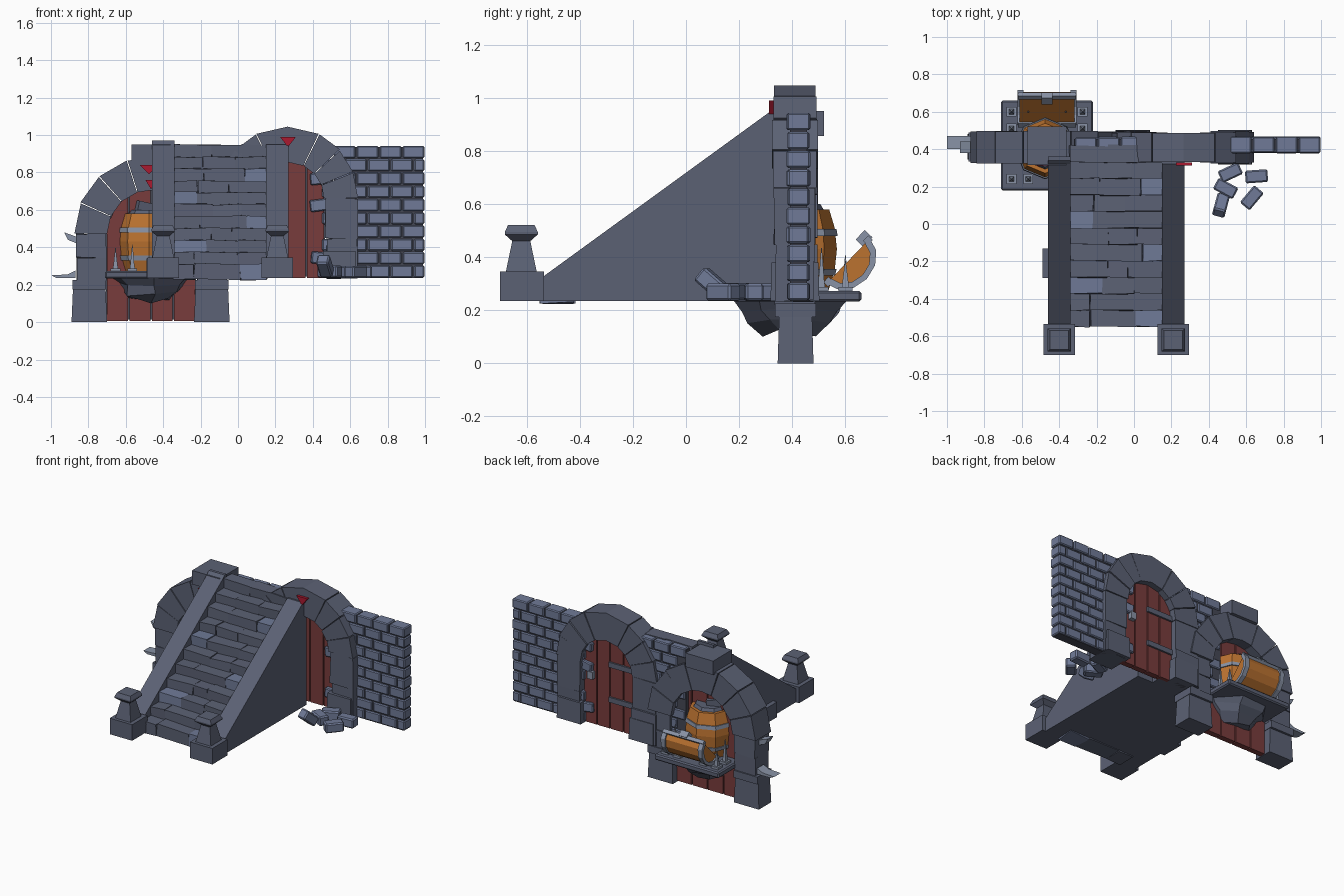
import bpy, bmesh, random
from math import sin, cos, pi, sqrt, radians
from mathutils import Vector, Matrix, Euler

if "Cube" in bpy.data.objects:
    bpy.data.objects.remove(bpy.data.objects["Cube"])

random.seed(4)

def material(name, col):
    m = bpy.data.materials.new(name)
    m.diffuse_color = (*col, 1)
    m.use_nodes = True
    m.node_tree.nodes["Principled BSDF"].inputs["Base Color"].default_value = m.diffuse_color
    return m

STONE = material("stone", (0.105, 0.12, 0.175))
LIGHT = material("light_stone", (0.16, 0.195, 0.31))
DARK = material("mortar", (0.06, 0.065, 0.09))
RED = material("red_wood", (0.19, 0.045, 0.045))
GEM = material("crimson", (0.4, 0.01, 0.03))
ORANGE = material("orange_wood", (0.5, 0.17, 0.03))
IRON = material("iron", (0.25, 0.29, 0.38))

def finish(name, bm, mat, bevel=0):
    bmesh.ops.recalc_face_normals(bm, faces=bm.faces)
    me = bpy.data.meshes.new(name)
    bm.to_mesh(me)
    bm.free()
    me.materials.append(mat)
    ob = bpy.data.objects.new(name, me)
    bpy.context.collection.objects.link(ob)
    if bevel:
        b = ob.modifiers.new("bevel", "BEVEL")
        b.width, b.segments = bevel, 1
    return ob

def box(bm, lo, hi, rot=(0, 0, 0), top=1.0, jit=0.0):
    """Box between two corners, optionally turned, tapered at the top, or roughened."""
    lo, hi = Vector(lo), Vector(hi)
    m = Matrix.Translation((lo + hi) / 2) @ Euler([radians(a) for a in rot]).to_matrix().to_4x4()
    s = hi - lo
    for v in bmesh.ops.create_cube(bm, size=1)["verts"]:
        t = top if v.co.z > 0 else 1
        p = Vector((v.co.x * s.x * t, v.co.y * s.y * t, v.co.z * s.z))
        v.co = m @ p + Vector([random.uniform(-jit, jit) for _ in range(3)])

def prism(bm, pts, a, b, axis="y"):
    """Extrude a 2D outline: (x, z) along y, or (y, z) along x."""
    place = (lambda p, d: (p[0], d, p[1])) if axis == "y" else (lambda p, d: (d, p[0], p[1]))
    f = [bm.verts.new(place(p, a)) for p in pts]
    g = [bm.verts.new(place(p, b)) for p in pts]
    bm.faces.new(f)
    bm.faces.new(g[::-1])
    for i in range(len(pts)):
        j = (i + 1) % len(pts)
        bm.faces.new((f[i], f[j], g[j], g[i]))

def lathe(bm, centre, prof, n, turn=0.0):
    """Closed stack of n-sided rings; prof is (radius, z)."""
    rings = [[bm.verts.new((centre[0] + r * cos(2 * pi * k / n + turn),
                            centre[1] + r * sin(2 * pi * k / n + turn), z)) for k in range(n)] for r, z in prof]
    for p, q in zip(rings, rings[1:]):
        for k in range(n):
            bm.faces.new((p[k], p[(k + 1) % n], q[(k + 1) % n], q[k]))
    bm.faces.new(rings[0])
    bm.faces.new(rings[-1])

B = 0.235  # upper ground level

# Staircase: side walls, front posts, steps
for side, x0, x1, top in (("left", -0.46, -0.34, 0.97), ("right", 0.15, 0.27, 0.95)):
    bm = bmesh.new()
    prism(bm, [(-0.54, B), (-0.54, 0.325), (0.32, 0.95), (0.34, top), (0.36, top), (0.36, B)], x0, x1, "x")
    finish(side + "_stair_wall", bm, STONE)
    cx = (x0 + x1) / 2
    bm = bmesh.new()
    box(bm, (cx - 0.085, -0.70, B), (cx + 0.085, -0.535, 0.345))
    s = 2 ** 0.5
    lathe(bm, (cx, -0.62), [(0.058 * s, 0.345), (0.034 * s, 0.46), (0.062 * s, 0.485),
                            (0.062 * s, 0.495), (0.05 * s, 0.52)], 4, pi / 4)
    finish(side + "_stair_post", bm, STONE)
bm = bmesh.new()
prism(bm, [(-0.53, B), (-0.53, 0.25), (0.33, 0.87), (0.42, 0.87), (0.42, B)], -0.34, 0.15, "x")
finish("stair_core", bm, STONE)
steps, patches = bmesh.new(), bmesh.new()
for i in range(11):
    y, z = -0.55 + 0.088 * i, 0.312 + 0.0635 * i
    depth = 0.13 if i < 10 else 0.09
    xs = [-0.345, random.uniform(-0.24, -0.12), random.uniform(-0.05, 0.05), 0.155]
    for k in range(3):
        light = (i, k) in ((0, 2), (2, 0), (4, 2), (6, 0), (8, 2))
        box(patches if light else steps, (xs[k], y, z - 0.085), (xs[k + 1], y + depth, z), jit=0.005)
finish("stair_steps", steps, STONE)
finish("stair_light_slabs", patches, LIGHT)
bm = bmesh.new()
box(bm, (-0.49, -0.29, B), (-0.45, -0.13, 0.34))
finish("stair_side_stone", bm, STONE)

# Arches: stacked posts and wedge stones
def arch(name, cx, cz, ri, ro, base, angles):
    bm = bmesh.new()
    for a, b in zip(angles, angles[1:]):
        a2, b2 = radians(a + 0.4), radians(b - 0.4)
        r = ro + random.uniform(-0.006, 0.006)
        outer = [(r, a2)] + ([(ro + 0.005, pi / 2)] if a < 90 < b else []) + [(r, b2)]
        mid = [(ri, b2)] + ([(ri, pi / 2)] if a < 90 < b else []) + [(ri, a2)]
        d = random.uniform(0, 0.012)
        prism(bm, [(cx + q * cos(t), cz + q * sin(t)) for q, t in outer + mid], 0.322 + d, 0.498 - d)
    for s in (-1, 1):
        z = base
        n = 2
        h = (cz - base) / n
        for k in range(n):
            e = random.uniform(0, 0.015)
            box(bm, (cx + s * (ri + ro) / 2 - (ro - ri) / 2 + e, 0.325 + e, z),
                (cx + s * (ri + ro) / 2 + (ro - ri) / 2 - e / 2, 0.495 - e, z + h), jit=0.004)
            z += h
    finish(name, bm, STONE)

arch("right_arch", 0.265, 0.66, 0.195, 0.38, B, [0, 22, 43, 64, 116, 137, 158, 180])
arch("left_arch", -0.465, 0.47, 0.235, 0.41, 0.22, [0, 24, 48, 72, 108, 132, 156, 180])
bm = bmesh.new()
for x0, x1 in ((-0.89, -0.70), (-0.235, -0.045)):
    box(bm, (x0, 0.345, 0), (x1, 0.48, 0.175), top=0.92)
    box(bm, (x0 + 0.005, 0.335, 0.175), (x1 - 0.005, 0.49, 0.225))
finish("left_arch_plinths", bm, STONE)
bm = bmesh.new()
for x0, x1 in ((0.45, 0.632), (-0.10, 0.085)):
    box(bm, (x0, 0.318, B), (x1, 0.502, 0.38), top=0.96)
finish("right_arch_plinths", bm, STONE)
bm = bmesh.new()
box(bm, (-0.57, 0.315, 0.855), (-0.36, 0.52, 0.95))
finish("left_keystone", bm, STONE)
bm = bmesh.new()
for x, z, w, h in ((0.267, 0.99, 0.042, 0.055), (-0.475, 0.84, 0.05, 0.05), (-0.465, 0.76, 0.03, 0.05)):
    prism(bm, [(x - w, z), (x + w, z), (x, z - h)], 0.312, 0.33)
finish("arch_red_wedges", bm, GEM)

# Plank doors with arched tops
def door(name, cx, cz, r, base, y, n):
    bm, w = bmesh.new(), 2 * r / n
    for k in range(n):
        a, b = -r + k * w + 0.004, -r + (k + 1) * w - 0.004
        xs = [a, (a + b) / 2, b]
        prism(bm, [(cx + a, base), (cx + b, base)] +
              [(cx + t, cz + sqrt(max(r * r - t * t, 0))) for t in xs[::-1]], y - 0.02, y + 0.02)
    finish(name, bm, RED)
    bm = bmesh.new()
    arc = [(cx + r * cos(pi * t / 8), cz + r * sin(pi * t / 8)) for t in range(9)]
    prism(bm, [(cx - r, base + 0.01), (cx + r, base + 0.01)] + arc, y - 0.006, y + 0.006)
    finish(name + "_backing", bm, DARK)

door("left_door", -0.465, 0.47, 0.24, 0.005, 0.41, 4)
door("right_door", 0.265, 0.66, 0.2, B, 0.425, 4)
bm = bmesh.new()
for z in (0.42, 0.66):
    box(bm, (0.07, 0.44, z), (0.27, 0.457, z + 0.035))
finish("door_hinges", bm, STONE)
bm = bmesh.new()
box(bm, (0.38, 0.44, 0.55), (0.42, 0.475, 0.60))
finish("door_handle", bm, IRON)

# Brick walls with broken inner end
def wall(name, x0, x1, ragged):
    bm = bmesh.new()
    for r in range(10):
        z = B + 0.071 * r
        x = x1
        w = 0.123 if r % 2 else 0.062
        end = x0 + (random.uniform(-0.03, 0.05) if ragged else 0)
        while x - w > end - 0.04:
            e = random.uniform(0, 0.006)
            tilt = random.uniform(-9, 9) if ragged and x < 0.52 else 0
            if not (tilt and r > 7):
                box(bm, (x - w + 0.004, 0.378 + e, z + 0.004), (x - 0.004, 0.468 - e, z + 0.068), (0, tilt, tilt))
            x -= w
            w = 0.123
    finish(name, bm, LIGHT, 0.006)
    bm = bmesh.new()
    box(bm, (max(x0, -0.34) + (0.13 if ragged else 0), 0.392, B), (x1 - 0.012, 0.455, 0.935))
    finish(name + "_mortar", bm, DARK)

wall("brick_wall", 0.40, 1.0, True)
wall("middle_wall", -0.32, 0.05, False)

# Fallen bricks
bm = bmesh.new()
for x, y, z, rot in ((0.515, 0.275, 0.268, (0, 0, 25)), (0.655, 0.255, 0.268, (0, 0, 4)),
                     (0.49, 0.19, 0.27, (0, 0, -28)), (0.63, 0.14, 0.268, (0, 0, 50)),
                     (0.465, 0.10, 0.30, (0, 40, 75))):
    box(bm, (x - 0.06, y - 0.034, z - 0.032), (x + 0.06, y + 0.034, z + 0.032), rot)
finish("fallen_bricks", bm, LIGHT, 0.008)

# Balcony slab, rock underside, spikes
PX, PY = -0.465, 0.42
bm = bmesh.new()
box(bm, (-0.71, 0.18, 0.232), (-0.22, 0.66, 0.272))
finish("balcony_slab", bm, STONE, 0.008)
bm = bmesh.new()
lathe(bm, (PX, 0.40), [(0.11, 0.115), (0.16, 0.15), (0.19, 0.2), (0.22, 0.235)], 7, 0.3)
for v in bm.verts:
    if v.co.z < 0.23:
        v.co += Vector([random.uniform(-0.015, 0.015) for _ in range(3)])
finish("balcony_rock", bm, STONE)
bm = bmesh.new()
for sx in (-1, 1):
    for dx, dy, h in ((0.19, 0.18, 0.10), (0.19, 0.09, 0.15), (0.10, 0.18, 0.12),
                      (0.19, -0.18, 0.11), (0.10, -0.18, 0.13)):
        x, y = PX + sx * dx, PY + dy
        box(bm, (x - 0.026, y - 0.026, 0.27), (x + 0.026, y + 0.026, 0.287))
        lathe(bm, (x, y), [(0.02, 0.285), (0.015, 0.31), (0.002, 0.285 + h)], 4, pi / 4)
finish("balcony_spikes", bm, IRON)

# Barrel
def bulge(z):
    return 0.163 - 1.3 * (z - 0.43) ** 2
bm = bmesh.new()
lathe(bm, (-0.475, 0.405), [(bulge(z), z) for z in (0.272, 0.35, 0.43, 0.51, 0.58)], 8, pi / 8 * 0)
finish("barrel", bm, ORANGE)
bm = bmesh.new()
for z in (0.33, 0.48):
    lathe(bm, (-0.475, 0.405), [(bulge(z) + 0.006, z), (bulge(z + 0.025) + 0.006, z + 0.025)], 8)
finish("barrel_hoops", bm, IRON)
bm = bmesh.new()
lathe(bm, (-0.475, 0.405), [(0.115, 0.575), (0.10, 0.6)], 8)
box(bm, (-0.55, 0.36, 0.59), (-0.46, 0.45, 0.64), (0, 12, 20))
finish("barrel_lid", bm, STONE)

# Leaning chest lid with iron rims and clasp
C, D, N = Vector((0.61, 0.385)), Vector((0.69, 0.72)), Vector((0.72, -0.69))
def arc(k):
    return [C + D * 0.115 * k * cos(pi * t / 6) + N * 0.095 * k * sin(pi * t / 6) for t in range(7)]
bm = bmesh.new()
prism(bm, arc(0.93), -0.612, -0.318, "x")
finish("chest_lid", bm, ORANGE)
bm = bmesh.new()
for x in (-0.622, -0.34):
    prism(bm, arc(1.03) + arc(0.8)[::-1], x, x + 0.032, "x")
for s in (-1, 1):
    p = C + D * 0.108 * s
    box(bm, (-0.62, p.x - 0.014, p.y - 0.012), (-0.31, p.x + 0.014, p.y + 0.012), (46, 0, 0))
box(bm, (-0.495, 0.645, 0.45), (-0.435, 0.695, 0.49), (46, 0, 0))
finish("chest_trim", bm, IRON)

# Jutting shards on the outer left
bm = bmesh.new()
prism(bm, [(-0.87, 0.235), (-0.87, 0.275), (-0.91, 0.255), (-1.0, 0.25), (-0.97, 0.235)], 0.40, 0.47)
prism(bm, [(-0.86, 0.42), (-0.86, 0.455), (-0.93, 0.48), (-0.91, 0.44)], 0.38, 0.44)
finish("wall_shards", bm, IRON)
